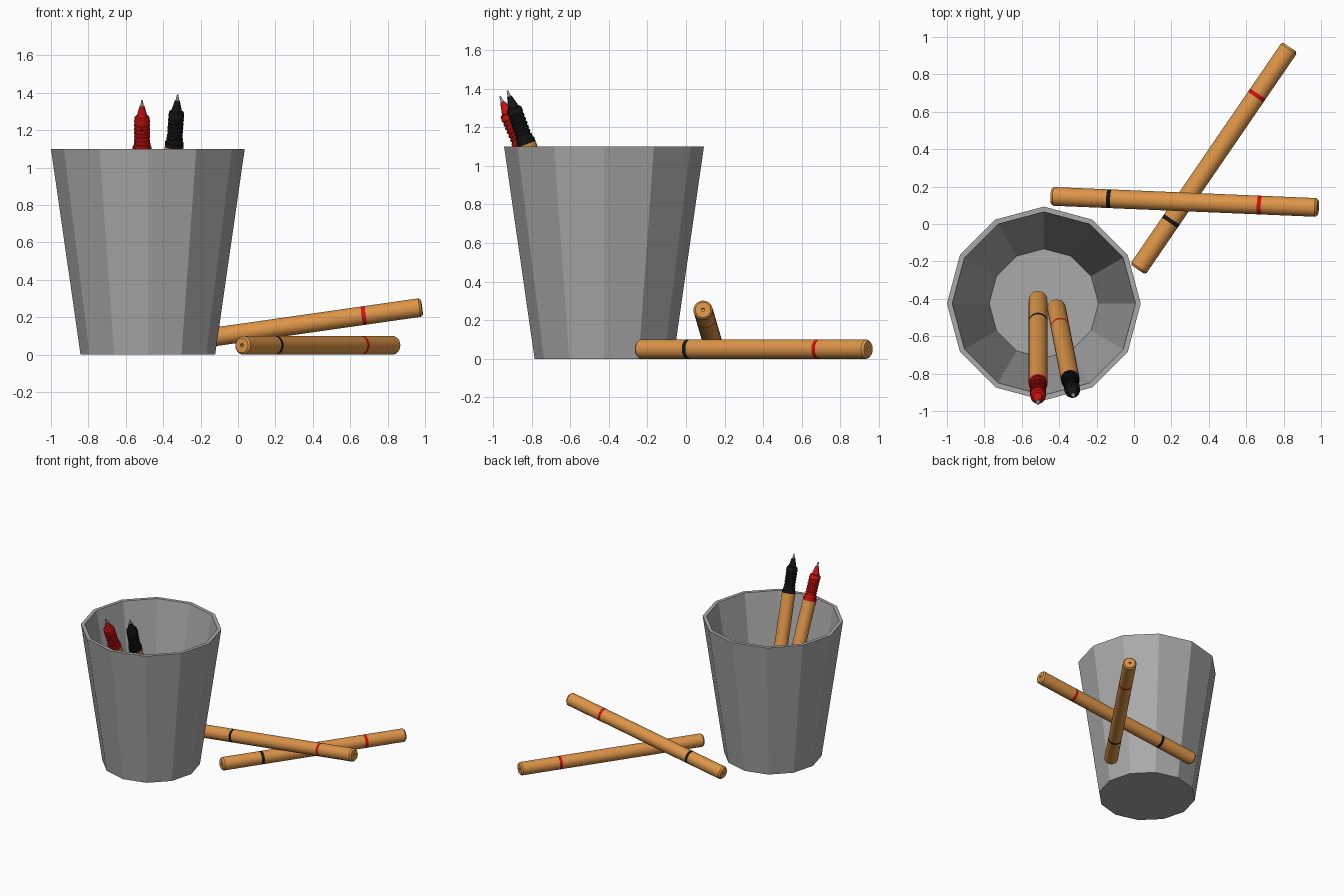
import bpy, bmesh, math
from mathutils import Vector, Matrix

if "Cube" in bpy.data.objects:
    bpy.data.objects.remove(bpy.data.objects["Cube"])


def material(name, rgb):
    m = bpy.data.materials.new(name)
    m.diffuse_color = (*rgb, 1)
    m.use_nodes = True
    m.node_tree.nodes["Principled BSDF"].inputs["Base Color"].default_value = m.diffuse_color
    return m


GREY = material("cup grey", (0.40, 0.40, 0.40))
WOOD = material("tan barrel", (0.72, 0.30, 0.065))
RED = material("red ink", (0.60, 0.006, 0.006))
BLACK = material("black ink", (0.008, 0.008, 0.009))
METAL = material("nib metal", (0.35, 0.35, 0.35))


def lathe(name, profile, mats, sides, smooth):
    """Revolve (radius, height, material of the band above) around z."""
    bm = bmesh.new()
    rings = []
    for r, z, _ in profile:
        if r == 0:
            rings.append([bm.verts.new((0, 0, z))])
        else:
            rings.append([bm.verts.new((r * math.cos(a), r * math.sin(a), z))
                          for a in (2 * math.pi * i / sides for i in range(sides))])
    for (lo, hi), (_, _, m) in zip(zip(rings, rings[1:]), profile):
        for i in range(sides):
            j = (i + 1) % sides
            if len(lo) == 1:
                f = bm.faces.new((lo[0], hi[j], hi[i]))
            elif len(hi) == 1:
                f = bm.faces.new((lo[i], lo[j], hi[0]))
            else:
                f = bm.faces.new((lo[i], lo[j], hi[j], hi[i]))
            f.material_index = mats.index(m)
            f.smooth = smooth
    bmesh.ops.recalc_face_normals(bm, faces=bm.faces)
    me = bpy.data.meshes.new(name)
    bm.to_mesh(me)
    bm.free()
    for m in mats:
        me.materials.append(m)
    if smooth:
        me.set_sharp_from_angle(angle=math.radians(30))
    ob = bpy.data.objects.new(name, me)
    bpy.context.collection.objects.link(ob)
    return ob


def lay(ob, start, end):
    """Place an object so its z axis runs from start towards end."""
    start, end = Vector(start), Vector(end)
    q = (end - start).to_track_quat('Z', 'Y')
    ob.matrix_world = Matrix.Translation(start) @ q.to_matrix().to_4x4()


R, LENGTH, CAP = 0.05, 1.44, 0.302


def cap_end(ring):
    # dimpled, bevelled cap end, then the coloured ring and the barrel
    return [(0, 0.02, WOOD), (0.009, 0.02, WOOD), (0.009, 0, WOOD), (0.04, 0, WOOD),
            (R, 0.012, WOOD), (R, CAP, ring), (R, CAP + 0.022, WOOD)]


def capped_pen(name, start, end):
    prof = cap_end(BLACK)
    top = [(r, LENGTH - z) for r, z, _ in reversed(cap_end(RED))]
    prof += [(r, z, RED if i == 0 else WOOD) for i, (r, z) in enumerate(top)]
    lay(lathe(name, prof, [WOOD, RED, BLACK], 32, True), start, end)


def open_pen(name, ink, ring, start, end):
    base = 1.13
    prof = cap_end(ring) + [(R, base, ink)]
    # collar
    prof += [(R, base + 0.022, ink), (0.044, base + 0.022, ink), (0.044, base + 0.045, ink)]
    # ribbed grip
    for i in range(6):
        z = base + 0.045 + i * 0.022
        prof += [(0.038, z, ink), (0.038, z + 0.008, ink),
                 (0.042, z + 0.010, ink), (0.042, z + 0.020, ink)]
    # cone and metal nib
    prof += [(0.039, base + 0.195, ink), (0.029, base + 0.200, ink),
             (0.013, base + 0.260, METAL), (0.009, base + 0.262, METAL),
             (0.004, base + 0.293, METAL), (0, base + 0.295, METAL)]
    lay(lathe(name, prof, [WOOD, RED, BLACK, METAL], 32, True), start, end)


# twelve-sided cup with a rim and an inner floor
cup = lathe("cup", [(0, 0, GREY), (0.36, 0, GREY), (0.518, 1.10, GREY),
                    (0.49, 1.10, GREY), (0.292, 0.03, GREY), (0, 0.03, GREY)],
            [GREY], 12, False)
cup.location = (-0.482, -0.425, 0)

# pens standing in the cup
open_pen("red_pen", RED, BLACK, (-0.513, -0.40, 0.053), (-0.513, -0.965, 1.362))
open_pen("black_pen", BLACK, RED, (-0.415, -0.447, 0.053), (-0.322, -0.928, 1.395))

# capped pens lying crossed beside the cup
capped_pen("ground_pen", (0.02, -0.243, 0.05), (0.833, 0.945, 0.05))
capped_pen("leaning_pen", (-0.441, 0.148, 0.05), (0.988, 0.088, 0.254))
